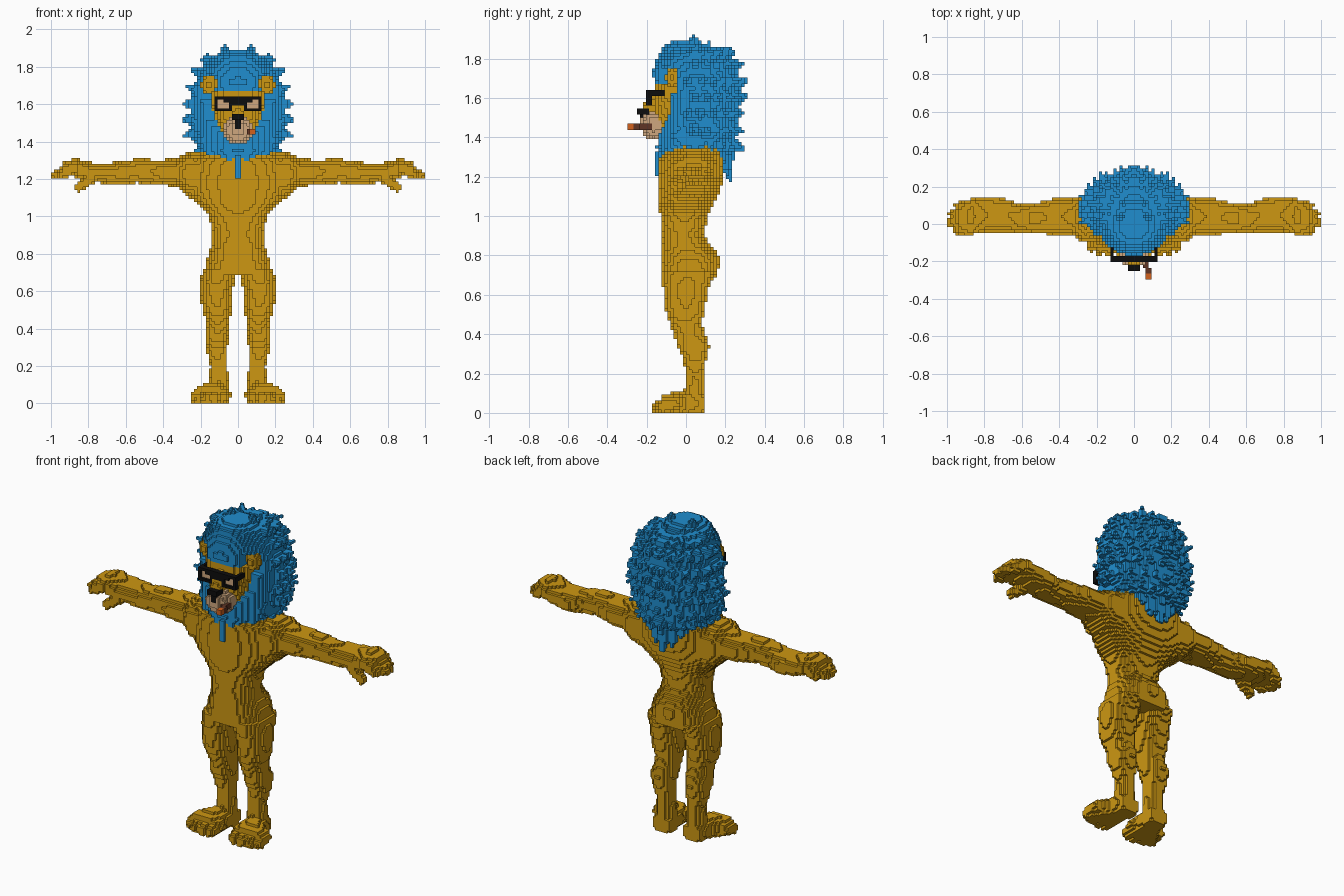
import bpy, math, random
from mathutils import Vector

if "Cube" in bpy.data.objects:
    bpy.data.objects.remove(bpy.data.objects["Cube"])

random.seed(4)
V = 1 / 64          # voxel size
grid = {}           # cell -> part name; the first part to claim a cell keeps it


def mane_cut(x, y, z):
    """Opening in the mane for the face and ears."""
    x = abs(x)
    if z < 1.38:
        return False
    if z < 1.52:
        return y < -0.08 - (1.52 - z) * 0.5
    if z < 1.62:
        return y < -0.08
    if x < 0.11:
        return z < 1.665 and y < -0.08
    return z < 1.75 and y < -0.05


def fill(part, lo, hi, test, mirror=True):
    rng = [range(math.floor(a / V) - 1, math.ceil(b / V) + 1) for a, b in zip(lo, hi)]
    for i in rng[0]:
        for j in rng[1]:
            for k in rng[2]:
                if k < 0:
                    continue
                p = ((i + .5) * V, (j + .5) * V, (k + .5) * V)
                if test(p) and not (part == "mane" and mane_cut(*p)):
                    grid.setdefault((i, j, k), part)
                    if mirror:
                        grid.setdefault((-1 - i, j, k), part)


def loft(part, axis, st, n=2.3, mirror=True):
    """Superellipse sections along an axis: (t, centre a, centre b, radius a, radius b)."""
    a, b = [c for c in range(3) if c != axis]
    lo, hi = [0] * 3, [0] * 3
    lo[axis], hi[axis] = st[0][0], st[-1][0]
    for ax, c, r in ((a, 1, 3), (b, 2, 4)):
        lo[ax] = min(s[c] - s[r] for s in st)
        hi[ax] = max(s[c] + s[r] for s in st)

    def test(p):
        t = p[axis]
        for s, e in zip(st, st[1:]):
            if s[0] <= t <= e[0]:
                f = (t - s[0]) / (e[0] - s[0])
                ca, cb, ra, rb = [s[m] + (e[m] - s[m]) * f for m in range(1, 5)]
                return abs((p[a] - ca) / ra) ** n + abs((p[b] - cb) / rb) ** n <= 1
        return False
    fill(part, lo, hi, test, mirror)


def cone(part, p0, p1, r0, r1, mirror=True):
    """Rounded rod from p0 to p1 with tapering radius."""
    p0, p1 = Vector(p0), Vector(p1)
    d = p1 - p0
    r = max(r0, r1)

    def test(p):
        q = Vector(p) - p0
        t = min(1, max(0, q.dot(d) / d.length_squared))
        return (q - d * t).length <= r0 + (r1 - r0) * t
    fill(part, [min(u, w) - r for u, w in zip(p0, p1)],
         [max(u, w) + r for u, w in zip(p0, p1)], test, mirror)


def ball(part, c, r):
    fill(part, [u - w for u, w in zip(c, r)], [u + w for u, w in zip(c, r)],
         lambda p: sum(((p[m] - c[m]) / r[m]) ** 2 for m in range(3)) <= 1)


def box(part, x, y, z, mirror=True):
    """Block of whole cells, inclusive index ranges."""
    for i in range(x[0], x[1] + 1):
        for j in range(y[0], y[1] + 1):
            for k in range(z[0], z[1] + 1):
                grid[(i, j, k)] = part
                if mirror:
                    grid[(-1 - i, j, k)] = part


# glasses: frame, bridge, temples, lenses
box("glasses_frame", (2, 7), (-13, -12), (100, 104))
box("glasses_frame", (0, 2), (-13, -12), (102, 104))
box("glasses_frame", (7, 7), (-13, -6), (103, 104))
for i, top in ((3, 102), (4, 102), (5, 103), (6, 103)):
    grid.pop((i, -13, 101), None)
    for k in range(101, top + 1):
        for s in (i, -1 - i):
            grid.pop((s, -13, k), None)
            grid[(s, -12, k)] = "lenses"

# nose and cigar
box("nose", (0, 1), (-16, -13), (97, 98))
box("nose", (0, 0), (-15, -13), (94, 96))
box("cigar", (3, 4), (-15, -12), (92, 93), False)
box("cigar", (4, 5), (-17, -16), (92, 93), False)
box("cigar_tip", (4, 5), (-19, -18), (92, 93), False)

# head, nose bridge, muzzle, ears
cone("head", (0, -.14, 1.6), (0, -.195, 1.54), .045, .035)
ball("muzzle", (0, -.16, 1.465), (.08, .075, .077))
loft("head", 2, [(1.39, 0, -.05, .05, .1), (1.45, 0, -.05, .09, .11), (1.52, 0, -.05, .12, .115),
                 (1.6, 0, -.05, .145, .115), (1.67, 0, -.05, .15, .11)])
ball("ears", (.155, -.07, 1.705), (.042, .035, .052))

# torso
loft("torso", 2, [(.69, 0, .015, .185, .145), (.75, 0, .017, .175, .148), (.8, 0, .017, .16, .148),
                  (.85, 0, 0, .14, .13), (.9, 0, -.015, .135, .105), (1, 0, -.01, .155, .12),
                  (1.06, 0, 0, .215, .14), (1.12, 0, .015, .27, .155), (1.2, 0, .025, .29, .165),
                  (1.3, 0, .03, .26, .168), (1.36, 0, .05, .2, .13)])

# arms, fingers, thumbs
loft("arms", 0, [(.15, .03, 1.2, .13, .13), (.27, .03, 1.225, .13, .12), (.33, .04, 1.235, .1, .075),
                 (.42, .04, 1.235, .1, .066), (.54, .03, 1.245, .075, .065), (.62, .03, 1.235, .075, .06),
                 (.7, .05, 1.23, .09, .055), (.8, .05, 1.24, .092, .05), (.87, .04, 1.26, .097, .05),
                 (.93, .03, 1.255, .085, .04)])
for y, x in ((-.035, .945), (.01, .98), (.055, .975), (.095, .94)):
    cone("arms", (.88, y, 1.26), (x, y, 1.222), .034, .023)
cone("arms", (.78, -.01, 1.21), (.85, -.03, 1.155), .034, .025)

# legs and feet
loft("legs", 2, [(0, .105, .045, .055, .055), (.12, .102, .042, .05, .05), (.2, .102, .043, .046, .046),
                 (.28, .113, .045, .057, .06), (.34, .115, .035, .062, .085), (.4, .106, .02, .061, .08),
                 (.45, .108, 0, .068, .08), (.5, .115, -.005, .078, .095), (.6, .115, 0, .086, .11),
                 (.65, .11, 0, .09, .12), (.72, .105, .015, .085, .14)])
loft("feet", 1, [(-.12, .155, .04, .095, .05), (-.08, .148, .045, .09, .058), (0, .115, .05, .065, .055),
                 (.1, .1, .04, .052, .045)], 3)
for x, y in ((.08, -.145), (.13, -.15), (.18, -.14), (.225, -.12)):
    cone("feet", (x - .01, y + .06, .045), (x, y, .028), .035, .029)

# mane core
loft("mane", 2, [(1.28, 0, .04, .14, .18), (1.35, 0, .05, .2, .2), (1.42, 0, .06, .235, .2),
                 (1.52, 0, .065, .25, .2), (1.62, 0, .065, .25, .21), (1.72, 0, .05, .225, .22),
                 (1.8, 0, .03, .19, .18), (1.86, 0, 0, .13, .12), (1.89, 0, 0, .07, .07)], 2.1)
# mane locks around the sides and back
for row, (z, rx, ry) in enumerate(((1.36, .19, .18), (1.44, .235, .18), (1.52, .245, .19), (1.6, .245, .2),
                                   (1.68, .23, .2), (1.76, .2, .18), (1.82, .15, .15))):
    for c in range(7):
        a = math.radians(-12 + (c + .5 * (row % 2)) * 16)
        out = Vector((math.cos(a), math.sin(a), (z - 1.52) * 1.6)) * random.uniform(.045, .065)
        base = Vector((rx * math.cos(a), .06 + ry * math.sin(a), z))
        cone("mane", base - out * .6, base + out, .055, .006)
# crown tufts
for x, y, z in ((.075, .04, 1.92), (.16, .05, 1.87), (.0, -.05, 1.87), (.07, .12, 1.88), (.06, -.11, 1.84)):
    cone("mane", (x * .8, y * .8, z - .1), (x, y, z), .055, .008)
# beard in front and nape behind
for x, z in ((0, 1.215), (.055, 1.25), (.1, 1.29), (.15, 1.31)):
    cone("mane", (x, -.07 + x * .3, 1.39), (x * .95, -.15 + x * .4, z), .075, .012)
for x, z in ((0, 1.175), (.06, 1.22), (.12, 1.28), (.17, 1.33)):
    cone("mane", (x, .17 - x * .3, 1.44), (x * .9, .225 - x * .3, z), .085, .012)

# one flat colour per material
COLOURS = {"gold_fur": (.61, .31, .006), "blue_hair": (.014, .27, .62), "beige": (.62, .39, .21),
           "black": (.004, .004, .004), "brown": (.115, .035, .018), "orange": (.65, .12, .012)}
MATS = {}
for name, c in COLOURS.items():
    MATS[name] = bpy.data.materials.new(name)
    MATS[name].diffuse_color = (*c, 1)
PART = {"mane": "blue_hair", "muzzle": "beige", "lenses": "beige", "nose": "black",
        "glasses_frame": "black", "cigar": "brown", "cigar_tip": "orange"}

# turn cells into blocky meshes, keeping only exposed cell sides
SIDES = []
for ax in range(3):
    for s in (0, 1):
        quad = []
        for u, w in ((0, 0), (1, 0), (1, 1), (0, 1)):
            c = [0, 0, 0]
            c[ax], c[(ax + 1) % 3], c[(ax + 2) % 3] = s, u, w
            quad.append(tuple(c))
        d = [0, 0, 0]
        d[ax] = 2 * s - 1
        SIDES.append((d, quad if s else quad[::-1]))

for part in sorted(set(grid.values())):
    verts, faces = {}, []
    for (i, j, k), owner in grid.items():
        if owner != part:
            continue
        for d, quad in SIDES:
            if (i + d[0], j + d[1], k + d[2]) not in grid:
                faces.append([verts.setdefault((i + q[0], j + q[1], k + q[2]), len(verts)) for q in quad])
    me = bpy.data.meshes.new(part)
    me.from_pydata([[c * V for c in v] for v in verts], [], faces)
    me.materials.append(MATS[PART.get(part, "gold_fur")])
    bpy.context.collection.objects.link(bpy.data.objects.new(part, me))

for m in bpy.data.materials:
    if m.users and not m.is_grease_pencil:
        m.use_nodes = True
        m.node_tree.nodes["Principled BSDF"].inputs["Base Color"].default_value = m.diffuse_color
